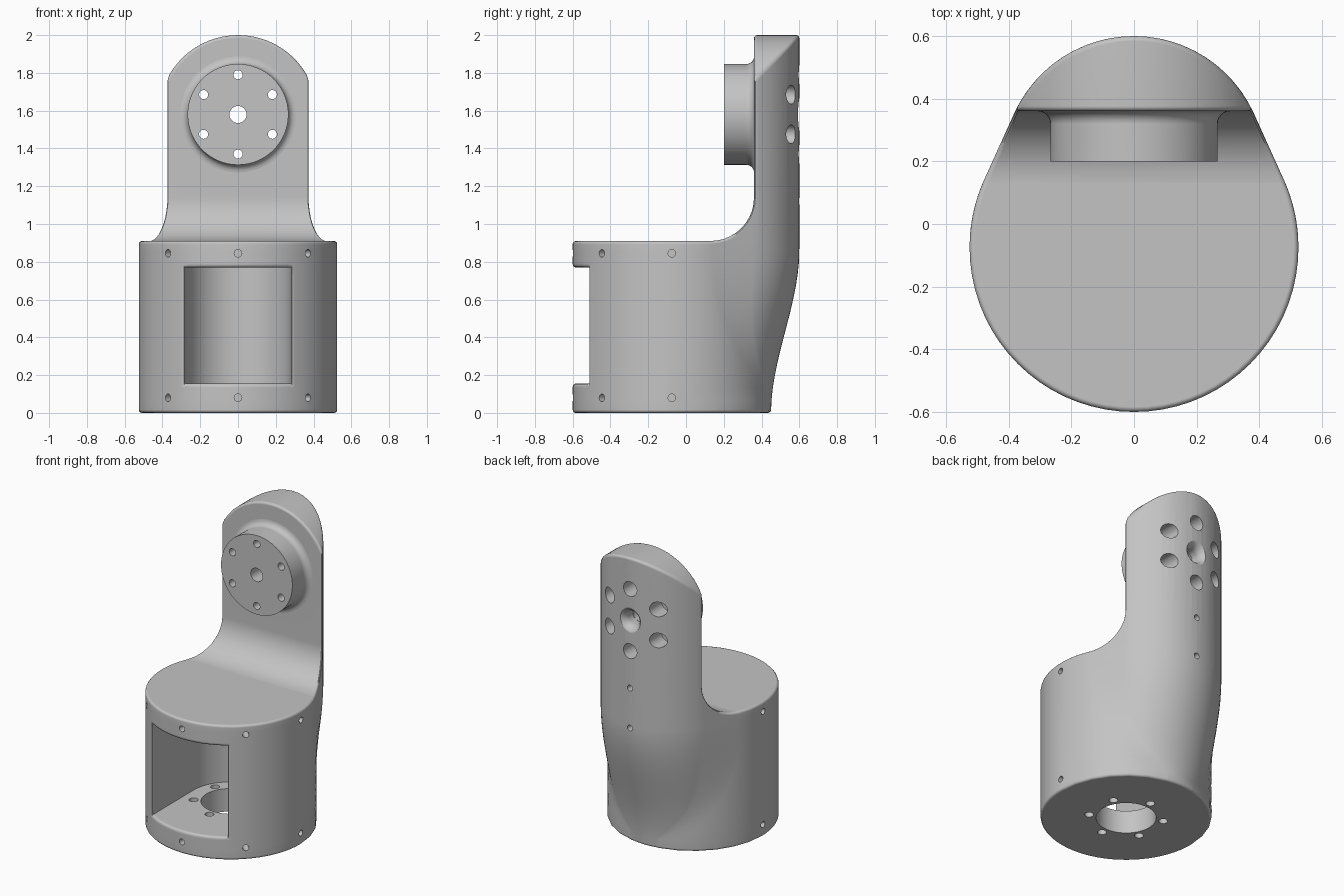
import bpy, bmesh
from math import sin, cos, asin, pi, radians
from mathutils import Vector, Matrix

old = bpy.data.objects.get("Cube")
if old:
    bpy.data.objects.remove(old, do_unlink=True)

# Main dimensions
BASE_R, BASE_Y = 0.525, -0.075
ARM_R, ARM_Y = 0.42, 0.18
DECK, ARM_FRONT, FILLET = 0.91, 0.36, 0.23
HUB_Z = 1.58
ARC_STEPS = 24

grey = bpy.data.materials.new("light_grey")
grey.use_nodes = True
grey.diffuse_color = (0.55, 0.55, 0.55, 1)
grey.node_tree.nodes["Principled BSDF"].inputs["Base Color"].default_value = grey.diffuse_color


def make_object(name, bm):
    bmesh.ops.recalc_face_normals(bm, faces=bm.faces)
    mesh = bpy.data.meshes.new(name)
    bm.to_mesh(mesh)
    bm.free()
    mesh.materials.append(grey)
    ob = bpy.data.objects.new(name, mesh)
    bpy.context.collection.objects.link(ob)
    return ob


def add_loft(bm, rings):
    """Closed solid through rings that have equal point counts."""
    rows = [[bm.verts.new(p) for p in ring] for ring in rings]
    n = len(rows[0])
    for low, high in zip(rows, rows[1:]):
        for i in range(n):
            j = (i + 1) % n
            bm.faces.new((low[i], low[j], high[j], high[i]))
    bm.faces.new(rows[0][::-1])
    bm.faces.new(rows[-1])


def loft(name, rings):
    bm = bmesh.new()
    add_loft(bm, rings)
    return make_object(name, bm)


def arc(cx, cy, r, a, b, steps):
    return [(cx + r * cos(a + (b - a) * k / steps),
             cy + r * sin(a + (b - a) * k / steps)) for k in range(steps + 1)]


def hub_ring(r, y, steps=64):
    return [(x, y, z) for x, z in arc(0, HUB_Z, r, 0, 2 * pi, steps)[:-1]]


def drill(bm, start, direction, length, r, sides=24):
    d = Vector(direction).normalized()
    place = Matrix.Translation(Vector(start) + d * length / 2) @ d.to_track_quat('Z', 'Y').to_matrix().to_4x4()
    bmesh.ops.create_cone(bm, cap_ends=True, segments=sides, radius1=r, radius2=r,
                          depth=length, matrix=place)


def boolean(ob, cutter, operation='DIFFERENCE'):
    mod = ob.modifiers.new("cut", 'BOOLEAN')
    mod.operation, mod.solver, mod.object = operation, 'EXACT', cutter
    cutter.hide_render = True
    bpy.context.view_layer.objects.active = ob
    bpy.ops.object.modifier_apply(modifier=mod.name)


def outline(z):
    """Round base outline blended into the arm's rounded back."""
    t = min(z / 0.86, 1)
    arm_y = ARM_Y - 0.15 * (1 - t * t * (3 - 2 * t))
    a = asin(min((BASE_R - ARM_R) / (arm_y - BASE_Y), 0.98))
    pts = arc(0, BASE_Y, BASE_R, pi, 2 * pi, 36)
    pts += arc(0, BASE_Y, BASE_R, 0, a, 6)[1:]
    pts += arc(0, arm_y, ARM_R, a, pi - a, ARC_STEPS)
    pts += arc(0, BASE_Y, BASE_R, pi - a, pi, 6)[:-1]
    return [(x, y, z) for x, y in pts]


# Body: lofted column, cut to a base with an upright arm
heights = [0.86 * k / 13 for k in range(14)] + [2.1]
body = loft("bracket_body", [outline(z) for z in heights])

profile = [(-1, DECK)] + arc(0.13, DECK + FILLET, FILLET, -pi / 2, 0, 10) + [(ARM_FRONT, 3), (-1, 3)]
front_cut = loft("front_cut", [[(x, y, z) for y, z in profile] for x in (-1, 1)])

a0 = asin((BASE_R - ARM_R) / (ARM_Y - BASE_Y))
crown = ([(-1, -1), (1, -1), (1, HUB_Z), (ARM_R, HUB_Z)]
         + arc(0, HUB_Z, ARM_R, a0, pi - a0, ARC_STEPS) + [(-ARM_R, HUB_Z), (-1, HUB_Z)])
crown_shape = loft("crown_shape", [[(x, y, z) for x, z in crown] for y in (-2, 2)])

pocket = [(-0.28, -1), (0.28, -1)] + arc(0, BASE_Y, 0.28, 0, pi, 32)
pocket_cut = loft("pocket_cut", [[(x, y, z) for x, y in pocket] for z in (0.155, 0.77)])

boolean(body, front_cut)
boolean(body, crown_shape, 'INTERSECT')
boolean(body, pocket_cut)

# Rounded outer edges, kept only if the solid stays sound
bm = bmesh.new()
bm.from_mesh(body.data)
bmesh.ops.remove_doubles(bm, verts=bm.verts, dist=0.002)
bm.normal_update()
volume = bm.calc_volume()
rims = [e for e in bm.edges if e.is_manifold and e.calc_face_angle_signed(0) > radians(30)]
bmesh.ops.bevel(bm, geom=rims, offset=0.016, offset_type='OFFSET', segments=3,
                profile=0.5, affect='EDGES', clamp_overlap=False)
inside = all(abs(v.co.x) < 0.53 and abs(v.co.y) < 0.605 and -0.005 < v.co.z < 2.005 for v in bm.verts)
if inside and abs(bm.calc_volume() / volume - 1) < 0.03:
    bm.to_mesh(body.data)
bm.free()

# Mounting hub with a flared root
flare = [(0.267 + 0.04 - x, y) for x, y in arc(0, 0.32, 0.04, 0, pi / 2, 6)]
hub_profile = [(0.267, 0.2)] + [(r, y) for r, y in flare] + [(0.307, 0.38)]
hub = loft("mounting_hub", [hub_ring(r, y) for r, y in hub_profile])

# Through holes and small screw holes
holes = bmesh.new()
drill(holes, (0, 0, HUB_Z), (0, 1, 0), 1, 0.045, 32)
drill(holes, (0, BASE_Y, -0.1), (0, 0, 1), 0.4, 0.184, 64)
bores = bmesh.new()
for k in range(6):
    a = pi / 6 + k * pi / 3
    c, s = cos(a), sin(a)
    drill(holes, (0.21 * c, 0, HUB_Z + 0.21 * s), (0, 1, 0), 1, 0.024)
    drill(holes, (0.23 * c, BASE_Y + 0.23 * s, -0.1), (0, 0, 1), 0.4, 0.028)
    drill(bores, (0.21 * c, 0.45, HUB_Z + 0.21 * s), (0, 1, 0), 0.4, 0.05)
for k in range(5):
    c, s = cos(pi + k * pi / 4), sin(pi + k * pi / 4)
    for z in (0.08, 0.845):
        drill(holes, (0.4 * c, BASE_Y + 0.4 * s, z), (c, s, 0), 0.3, 0.02, 16)
for z in (0.85, 1.12):
    drill(holes, (0, 0.48, z), (0, 1, 0), 0.3, 0.02, 16)

# Flared mouth of the centre hole at the back
mouth = [(0.047, 0.5)] + [(0.112 - x, y) for x, y in arc(0, 0.54, 0.065, 0, pi / 2, 8)] + [(0.112, 0.7)]
add_loft(bores, [hub_ring(r, y, 48) for r, y in mouth])

hole_cut = make_object("hole_cut", holes)
bore_cut = make_object("bore_cut", bores)
boolean(body, bore_cut)
boolean(body, hole_cut)
boolean(hub, hole_cut)

for cutter in (front_cut, crown_shape, pocket_cut, hole_cut, bore_cut):
    bpy.data.objects.remove(cutter, do_unlink=True)

# Smooth shading with crisp edges
for ob in (body, hub):
    ob.data.materials.clear()
    ob.data.materials.append(grey)
    bpy.ops.object.select_all(action='DESELECT')
    ob.select_set(True)
    bpy.context.view_layer.objects.active = ob
    bpy.ops.object.shade_smooth_by_angle(angle=radians(35))
    ob.modifiers.new("even_normals", 'WEIGHTED_NORMAL').keep_sharp = True
